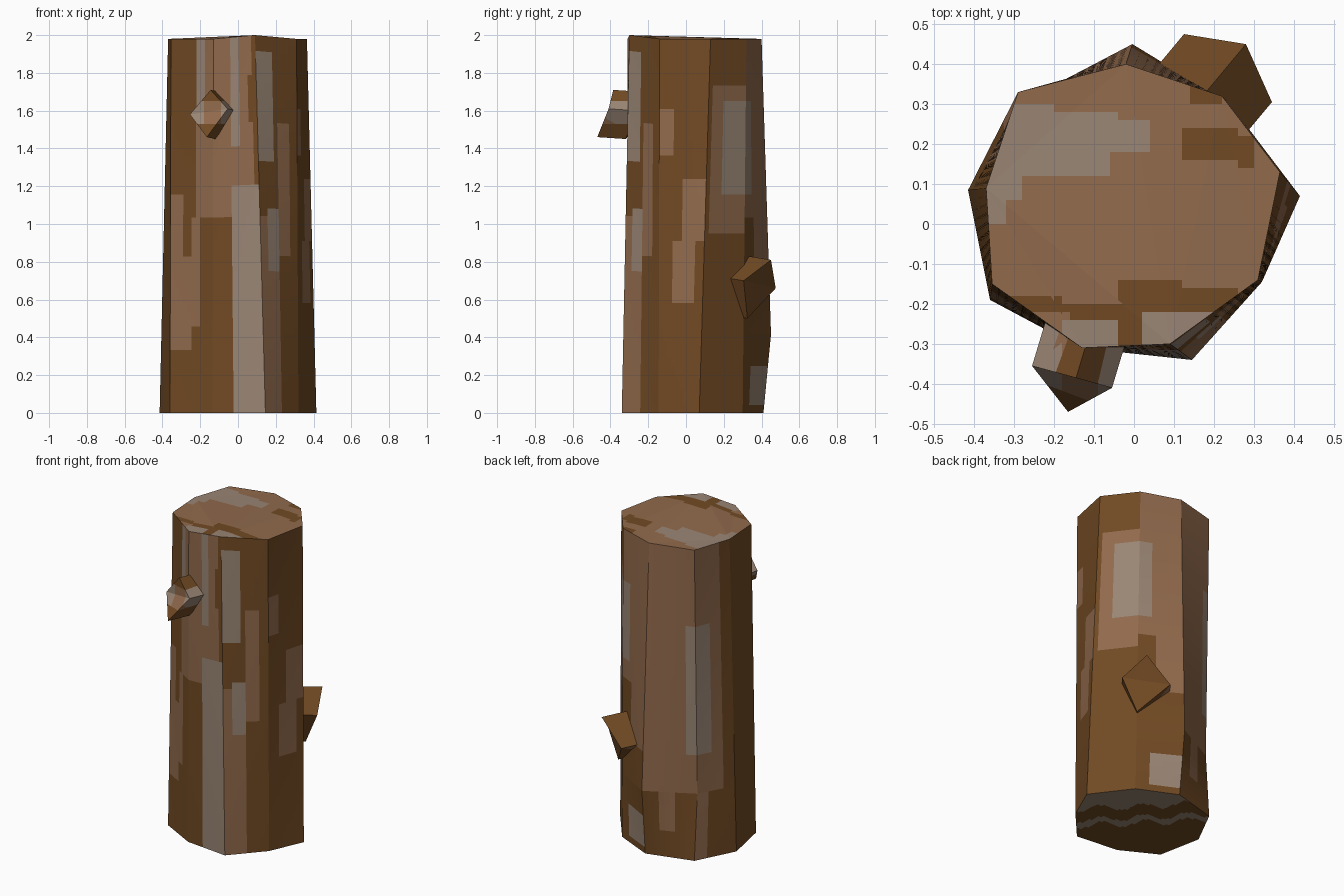
import bpy, bmesh, math
from mathutils import Vector

if "Cube" in bpy.data.objects:
    bpy.data.objects.remove(bpy.data.objects["Cube"])

def material(name, col):
    m = bpy.data.materials.new(name)
    m.diffuse_color = (*col, 1)
    m.use_nodes = True
    m.node_tree.nodes["Principled BSDF"].inputs["Base Color"].default_value = m.diffuse_color
    return m

MATS = [material("bark_brown", (0.165, 0.068, 0.017)),
        material("light_brown", (0.285, 0.145, 0.073)),
        material("grey_bark", (0.32, 0.235, 0.175))]
B, L, G = 0, 1, 2

def finish(bm, name):
    me = bpy.data.meshes.new(name)
    bm.to_mesh(me)
    bm.free()
    for m in MATS:
        me.materials.append(m)
    bpy.context.collection.objects.link(bpy.data.objects.new(name, me))

# Nine-sided rings, counter-clockwise from the front left corner
BOTTOM = [(-.36, -.19), (-.135, -.31), (.145, -.34), (.32, -.145), (.415, .07),
          (.24, .30), (0, .41), (-.29, .33), (-.415, .085)]
TOP = [(-.355, -.15), (-.13, -.31), (.09, -.30), (.31, -.14), (.365, .13),
       (.22, .32), (-.02, .40), (-.29, .33), (-.37, .09)]
low = [Vector((x, y, 0)) for x, y in BOTTOM]
high = [Vector((x, y, 2 if y == -.30 else 1.98)) for x, y in TOP]
mid = [a.lerp(b, .21) for a, b in zip(low, high)]
mid[6].y = .45      # bulge at the back
mid[7].y = .30      # hollow beside it

# Main bark patches: (side + start, width, z low, z high, colour)
PATCHES = [
    (0, .5, .33, .83, L), (0, .25, .8, 1.17, L), (.5, .2, .45, 1.05, L),
    (.6, 1.3, 1.05, 2, L), (.6, .2, 1.6, 2, G), (1.4, .2, 1.4, 2, G),
    (1.4, .6, 0, 1.2, G), (1.8, .2, 1.55, 1.78, B),
    (2, .5, 0, 1.05, L), (2.2, .3, .75, 1.1, G), (2, .4, 1.35, 1.9, G),
    (2.5, .3, .85, 1.55, L),
    (3, .3, 1.38, 1.6, L), (3.5, .5, .9, 1.25, L), (3.3, .5, .58, .92, L),
    (4.1, 1, .95, 1.75, L), (5, 1, .65, 2, L), (4.4, .9, 1.15, 1.65, G),
    (5, .4, .78, 1.03, B), (5.3, .7, .05, .25, G),
    (6, 1.7, .4, 2, L), (6.8, .6, .65, 1.5, G), (6.3, .3, .15, .4, L),
    (7, .3, 0, .4, L)]

def bark_colour(u, z):
    col = B
    for s, w, lo, hi, c in PATCHES:
        if s <= u <= s + w and lo <= z <= hi:
            col = c
    return col

# Trunk sides as a fine grid so patches are cut faces
bm = bmesh.new()
COLS = 10
for ra, rb, rows in ((low, mid, 10), (mid, high, 38)):
    for k in range(9):
        j = (k + 1) % 9
        grid = [[bm.verts.new(ra[k].lerp(ra[j], c / COLS).lerp(
                 rb[k].lerp(rb[j], c / COLS), r / rows))
                 for c in range(COLS + 1)] for r in range(rows + 1)]
        for r in range(rows):
            for c in range(COLS):
                f = bm.faces.new((grid[r][c], grid[r][c + 1],
                                  grid[r + 1][c + 1], grid[r + 1][c]))
                z = f.calc_center_median().z
                f.material_index = bark_colour(k + (c + .5) / COLS, z)
bmesh.ops.remove_doubles(bm, verts=bm.verts, dist=1e-5)
finish(bm, "trunk_sides")

def slice_faces(bm, axis, step, first, last):
    for i in range(first, last):
        bmesh.ops.bisect_plane(bm, geom=bm.verts[:] + bm.edges[:] + bm.faces[:],
                               plane_co=axis * i * step, plane_no=axis)

# Log ends, sliced into cells and coloured in bands
def top_colour(x, y):
    s = y + .13 * x
    if s < .265 and (y > .18 and x < .04 or y > .12 and x < -.06
                     or y > .06 and x < -.28 or y > 0 and x < -.32):
        return G                                       # grey wedge, back left
    if .185 < s < .265 and .12 < x < .3 or y > .305 and .14 < x < .22:
        return B
    if y < -.215 and .02 < x < .19 or y < -.245 and -.18 < x < -.03:
        return G
    if x < -.03:
        return B if -.25 < s < -.215 else L
    return B if s < -.135 else L

def bottom_colour(x, y):
    s = x + y + .05 * math.sin(18 * (x - y))
    return G if s > .25 or -.02 < s < .07 else B

def log_end(name, ring, rule):
    bm = bmesh.new()
    bm.faces.new([bm.verts.new(p) for p in ring])
    bmesh.ops.triangulate(bm, faces=bm.faces)
    slice_faces(bm, Vector((1, 0, 0)), .02, -21, 22)
    slice_faces(bm, Vector((0, 1, 0)), .02, -21, 22)
    for f in bm.faces:
        c = f.calc_center_median()
        f.material_index = rule(c.x, c.y)
    finish(bm, name)

log_end("cut_top", high, top_colour)
log_end("cut_bottom", low[::-1], bottom_colour)

# Broken branch stubs: a diamond end extruded back into the trunk
def stub(name, end, back, rule):
    bm = bmesh.new()
    a = [bm.verts.new(p) for p in end]
    b = [bm.verts.new(Vector(p) + Vector(back)) for p in end]
    bm.faces.new(a)
    bm.faces.new(b[::-1])
    for i in range(4):
        j = (i + 1) % 4
        bm.faces.new((a[j], a[i], b[i], b[j]))
    bmesh.ops.recalc_face_normals(bm, faces=bm.faces)
    bmesh.ops.triangulate(bm, faces=bm.faces)
    slice_faces(bm, Vector((0, 0, 1)), .03, 16, 58)
    slice_faces(bm, Vector((1, 0, 0)), .03, -9, 12)
    for f in bm.faces:
        f.material_index = rule(f.calc_center_median())
    finish(bm, name)

def front_stub_colour(p):
    if not 1.53 < p.z < 1.65:
        return B
    return G if abs(p.x + .14) > .05 else L

def back_stub_colour(p):
    return L if .6 < p.z < .67 and p.x < .12 else B

stub("front_branch_stub",
     [(-.145, -.385, 1.71), (-.255, -.355, 1.58), (-.165, -.47, 1.46), (-.055, -.41, 1.61)],
     (.045, .15, -.01), front_stub_colour)
stub("back_branch_stub",
     [(.28, .45, .81), (.125, .475, .66), (.25, .325, .5), (.345, .305, .70)],
     (-.10, -.12, .02), back_stub_colour)
